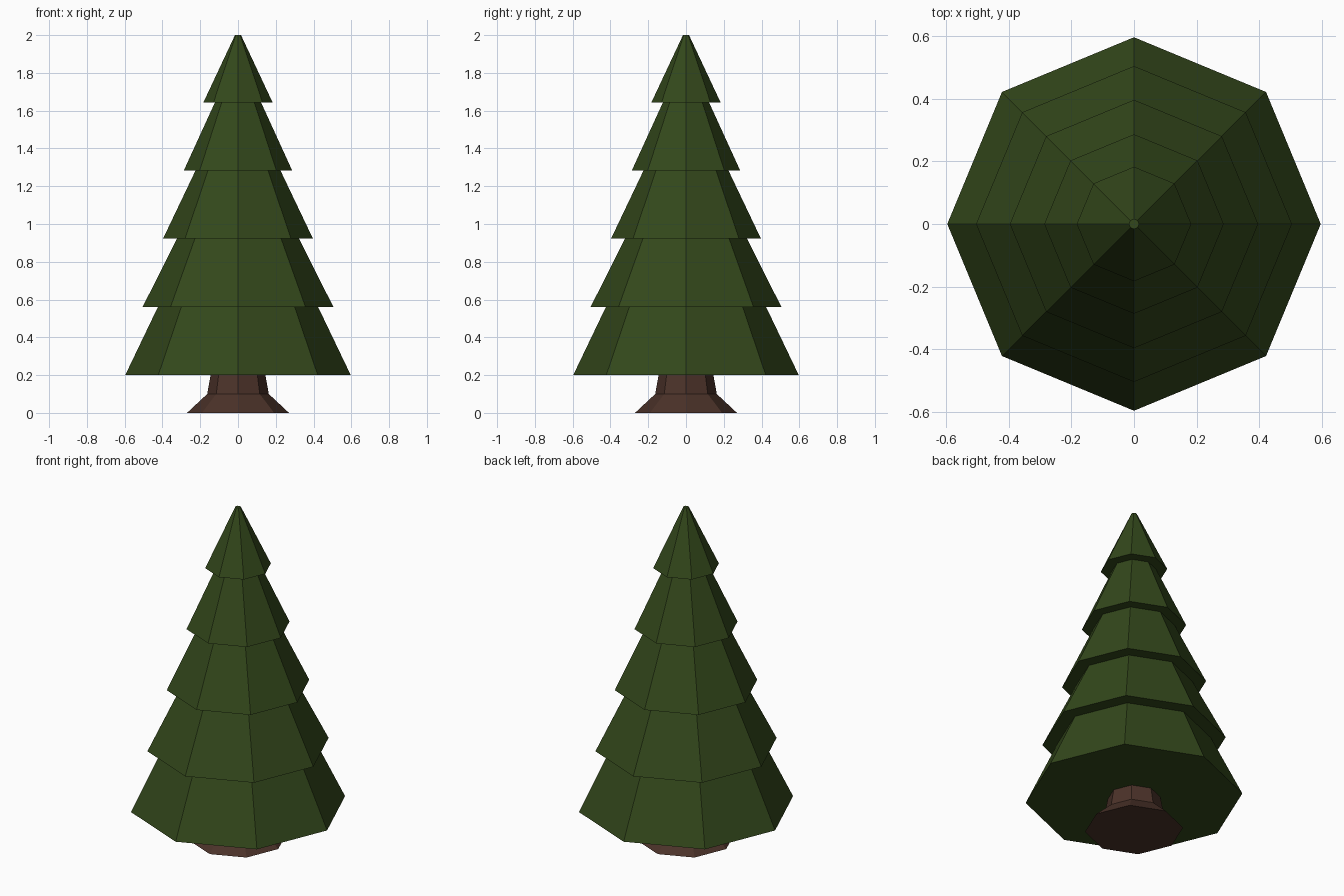
import bpy, bmesh
from math import cos, sin, pi

if "Cube" in bpy.data.objects:
    bpy.data.objects.remove(bpy.data.objects["Cube"])

SIDES = 8


def material(name, rgb):
    m = bpy.data.materials.new(name)
    m.diffuse_color = (*rgb, 1)
    m.use_nodes = True
    m.node_tree.nodes["Principled BSDF"].inputs["Base Color"].default_value = m.diffuse_color
    return m


def lathe(name, profile, mat):
    """Closed eight-sided solid from (radius, height) pairs, bottom to top."""
    bm = bmesh.new()
    rings = [[bm.verts.new((r * cos(2 * pi * i / SIDES), r * sin(2 * pi * i / SIDES), z))
              for i in range(SIDES)] for r, z in profile]
    for low, high in zip(rings, rings[1:]):
        for i in range(SIDES):
            j = (i + 1) % SIDES
            bm.faces.new((low[i], low[j], high[j], high[i]))
    bm.faces.new(rings[0][::-1])
    bm.faces.new(rings[-1])
    bmesh.ops.recalc_face_normals(bm, faces=bm.faces)
    mesh = bpy.data.meshes.new(name)
    bm.to_mesh(mesh)
    bm.free()
    obj = bpy.data.objects.new(name, mesh)
    bpy.context.collection.objects.link(obj)
    mesh.materials.append(mat)
    return obj


green = material("needles", (0.033, 0.064, 0.011))
brown = material("bark", (0.070, 0.032, 0.022))

# Flared trunk
lathe("trunk", [(0.27, 0), (0.163, 0.1), (0.145, 0.2)], brown)

# Foliage: stepped tiers (bottom radius, top radius) of equal height
tiers = [(0.597, 0.424), (0.505, 0.323), (0.397, 0.225), (0.287, 0.122), (0.183, 0.016)]
profile = []
for k, (bottom, top) in enumerate(tiers):
    profile += [(bottom, 0.2 + 0.361 * k), (top, 0.2 + 0.361 * (k + 1))]
profile[-1] = (0.016, 2.0)
lathe("foliage", profile, green)
